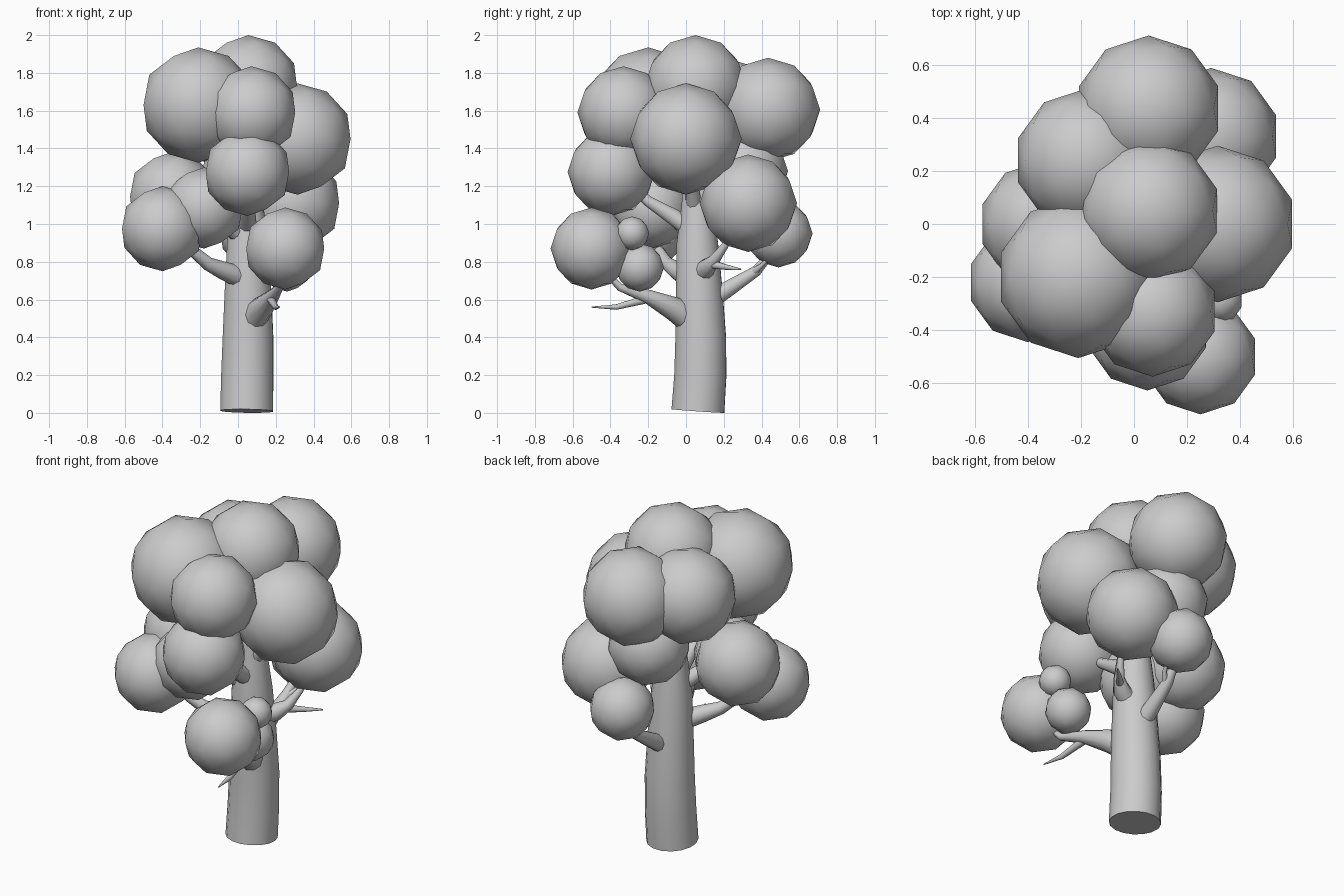
import bpy


def flat(name, rgb):
    m = bpy.data.materials.new(name)
    m.diffuse_color = (*rgb, 1)
    return m


grey = flat("plain grey", (0.6, 0.6, 0.6))


def limb(name, points, sides=3):
    """Tapered round limb through (x, y, z, radius) points."""
    cu = bpy.data.curves.new(name, 'CURVE')
    cu.dimensions = '3D'
    cu.bevel_depth = 1.0
    cu.bevel_resolution = sides
    cu.use_fill_caps = True
    sp = cu.splines.new('POLY')
    sp.points.add(len(points) - 1)
    for p, (x, y, z, r) in zip(sp.points, points):
        p.co = (x, y, z, 1)
        p.radius = r
    ob = bpy.data.objects.new(name, cu)
    bpy.context.collection.objects.link(ob)
    bpy.ops.object.select_all(action='DESELECT')
    ob.select_set(True)
    bpy.context.view_layer.objects.active = ob
    bpy.ops.object.convert(target='MESH')
    ob = bpy.context.object
    ob.name = name
    ob.data.materials.clear()
    ob.data.materials.append(grey)
    bpy.ops.object.shade_smooth_by_angle(angle=1.0)


# trunk, slightly bent and cut at a tilt
limb("trunk", [(.046, .063, .01, .142), (.049, .076, .2, .14), (.053, .078, .4, .136),
               (.053, .07, .65, .125), (.052, .06, .9, .111), (.05, .06, 1.1, .085),
               (.05, .05, 1.3, .06), (.05, .05, 1.7, .03)], 6)

# branches carrying the leaf balls
limb("front_branch", [(.07, .03, .48, .07), (.12, -.06, .55, .065), (.18, -.2, .615, .038),
                      (.22, -.35, .665, .02), (.25, -.48, .8, .01)])
limb("left_branch", [(.03, .03, .71, .06), (-.08, -.05, .755, .048), (-.16, -.1, .79, .036),
                     (-.23, -.14, .85, .03), (-.38, -.2, .97, .015)])
limb("back_branch", [(.06, .12, .59, .05), (.06, .22, .655, .045), (.07, .37, .75, .03),
                     (.08, .44, .83, .022), (.08, .48, .95, .012)])
limb("right_branch", [(.08, .08, .73, .055), (.18, .11, .77, .048), (.23, .15, .81, .03),
                      (.27, .21, .89, .018), (.3, .27, 1.0, .01)])
limb("upper_front_branch", [(.05, .04, .96, .05), (.05, -.07, 1.04, .045),
                            (.05, -.2, 1.12, .03), (.05, -.35, 1.25, .015)])
limb("upper_left_branch", [(.03, .04, .92, .05), (-.06, -.03, 1.0, .04), (-.18, -.15, 1.1, .02)])
limb("upper_right_branch", [(.05, .05, 1.05, .05), (.16, .03, 1.2, .035), (.3, .0, 1.4, .015)])

# bare twigs
limb("front_twig", [(.17, -.18, .61, .025), (.2, -.37, .56, .015), (.22, -.5, .56, .003)])
limb("right_twig", [(.2, .12, .79, .025), (.29, .22, .77, .014), (.36, .29, .76, .004)])
limb("back_twig", [(.07, .35, .74, .022), (.12, .4, .78, .012), (.14, .46, .84, .006)])

# leaf balls: x, y, z, radius
leaf_balls = [
    (-.21, -.20, 1.63, .305), (.055, .05, 1.73, .27), (.07, -.33, 1.59, .245),
    (.315, .0, 1.45, .295), (.055, .435, 1.605, .275), (-.18, .24, 1.60, .27),
    (.29, .33, 1.11, .258), (.08, .49, .95, .18), (.25, -.50, .87, .217),
    (.26, -.245, .77, .128), (.32, -.285, .95, .09), (-.40, -.22, .975, .225),
    (-.345, .0, 1.145, .238), (-.18, -.18, 1.085, .215), (.05, -.395, 1.275, .232),
    (.03, .31, 1.28, .23),
]
for i, (x, y, z, r) in enumerate(leaf_balls):
    bpy.ops.mesh.primitive_ico_sphere_add(subdivisions=2, radius=r, location=(x, y, z))
    ob = bpy.context.object
    ob.name = f"leaf_ball_{i + 1}"
    ob.data.materials.append(grey)
    bpy.ops.object.shade_smooth()
